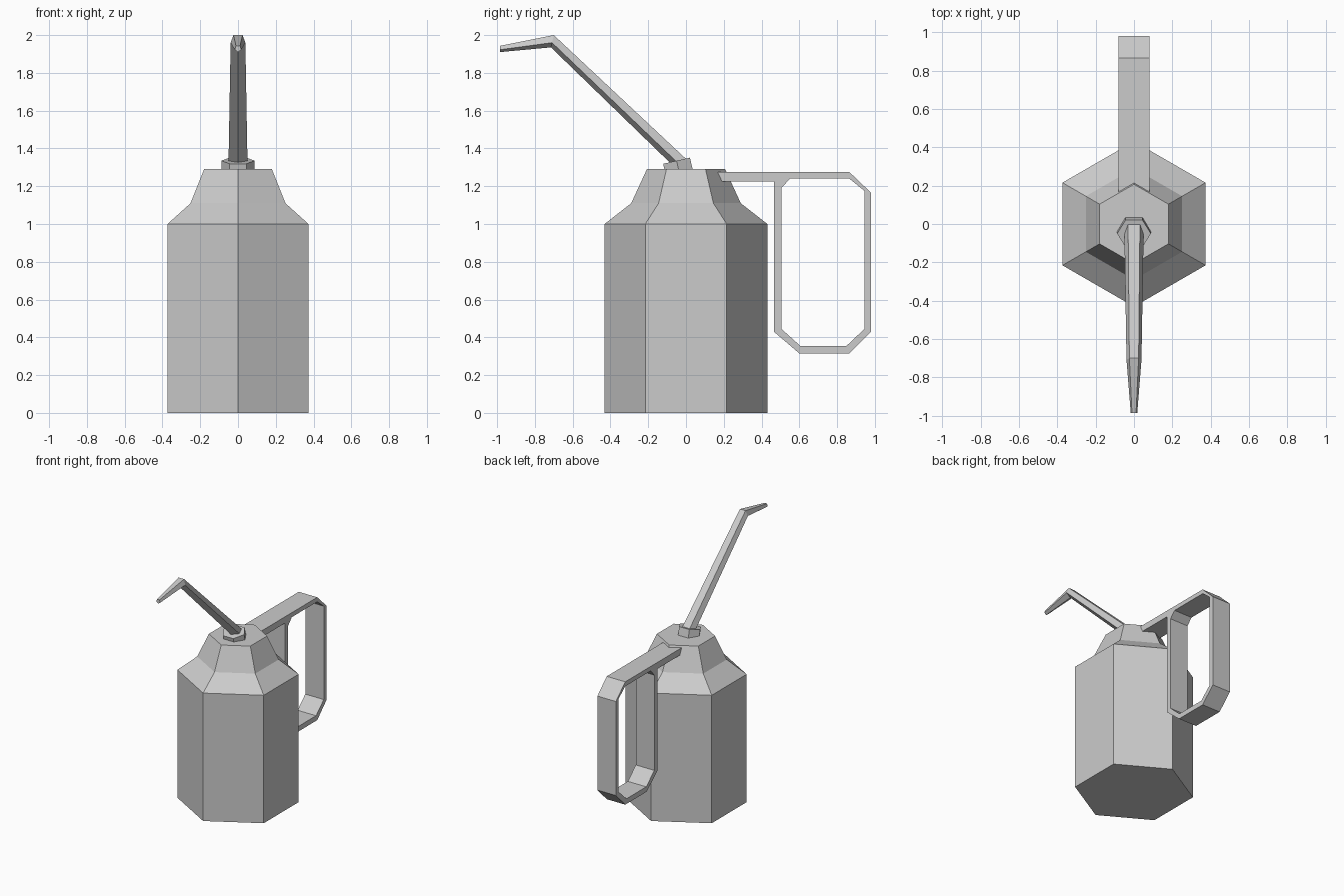
import bpy, bmesh
from math import sin, cos, pi, radians
from mathutils import Matrix, Vector

if "Cube" in bpy.data.objects:
    bpy.data.objects.remove(bpy.data.objects["Cube"])

GREY = (0.6, 0.6, 0.6, 1)
metal = bpy.data.materials.new("grey metal")
metal.use_nodes = True
metal.diffuse_color = GREY
metal.node_tree.nodes["Principled BSDF"].inputs["Base Color"].default_value = GREY


def finish(name, bm):
    bmesh.ops.recalc_face_normals(bm, faces=bm.faces)
    mesh = bpy.data.meshes.new(name)
    bm.to_mesh(mesh)
    bm.free()
    mesh.materials.append(metal)
    obj = bpy.data.objects.new(name, mesh)
    bpy.context.collection.objects.link(obj)
    return obj


def polygon(sides, start):
    return [(cos(start + 2 * pi * i / sides), sin(start + 2 * pi * i / sides))
            for i in range(sides)]


def loft(name, rings, capped=True, closed=False):
    """Skin a list of equal-length point rings."""
    bm = bmesh.new()
    loops = [[bm.verts.new(p) for p in ring] for ring in rings]
    n = len(loops[0])
    pairs = list(zip(loops, loops[1:]))
    if closed:
        pairs.append((loops[-1], loops[0]))
    for a, b in pairs:
        for i in range(n):
            j = (i + 1) % n
            bm.faces.new((a[i], a[j], b[j], b[i]))
    if capped:
        bm.faces.new(loops[0])
        bm.faces.new(loops[-1])
    return finish(name, bm)


# Six-sided can with stepped shoulders
hexagon = polygon(6, pi / 2)
loft("can_body", [[(r * x, r * y, z) for x, y in hexagon]
                  for r, z in ((.431, 0), (.431, 1), (.29, 1.11), (.207, 1.29))])

# Tilted hexagonal collar under the spout
tilt = Matrix.Translation((0, -.05, 1.335)) @ Matrix.Rotation(radians(13), 4, 'X')
loft("spout_collar", [[tilt @ Vector((.088 * x, .084 * y, z)) for x, y in polygon(6, 0)]
                      for z in (-.075, 0)])

# Bent tapering spout: five-sided section, flat on top, ridge below
pentagon = polygon(5, -pi / 2)
stations = [((-.07, 1.31), (.02, 1.326), .053),
            ((-.715, 1.935), (-.70, 2.0), .041),
            ((-.985, 1.91), (-.985, 1.943), .018)]
rings = []
for low, high, r in stations:
    low, high = Vector(low), Vector(high)
    ring = []
    for x, h in pentagon:
        p = low.lerp(high, (h + 1) / (1 + cos(pi / 5)))
        ring.append((r * x, p.x, p.y))
    rings.append(ring)
loft("spout", rings)

# Handle: octagonal strap loop and the bar joining it to the can
HALF = .08
outer = [(.465, 1.275), (.465, .43), (.6, .315), (.865, .315),
         (.98, .43), (.98, 1.165), (.865, 1.275), (.6, 1.275)]
inner = [(.505, 1.19), (.505, .445), (.605, .355), (.85, .355),
         (.945, .445), (.945, 1.175), (.865, 1.24), (.55, 1.24)]
loft("handle_loop", [[(-HALF, *o), (HALF, *o), (HALF, *i), (-HALF, *i)]
                     for o, i in zip(outer, inner)], capped=False, closed=True)
bar = [(.165, 1.275), (.19, 1.225), (.465, 1.225), (.465, 1.275)]
loft("handle_bar", [[(x, *p) for p in bar] for x in (-HALF, HALF)])
